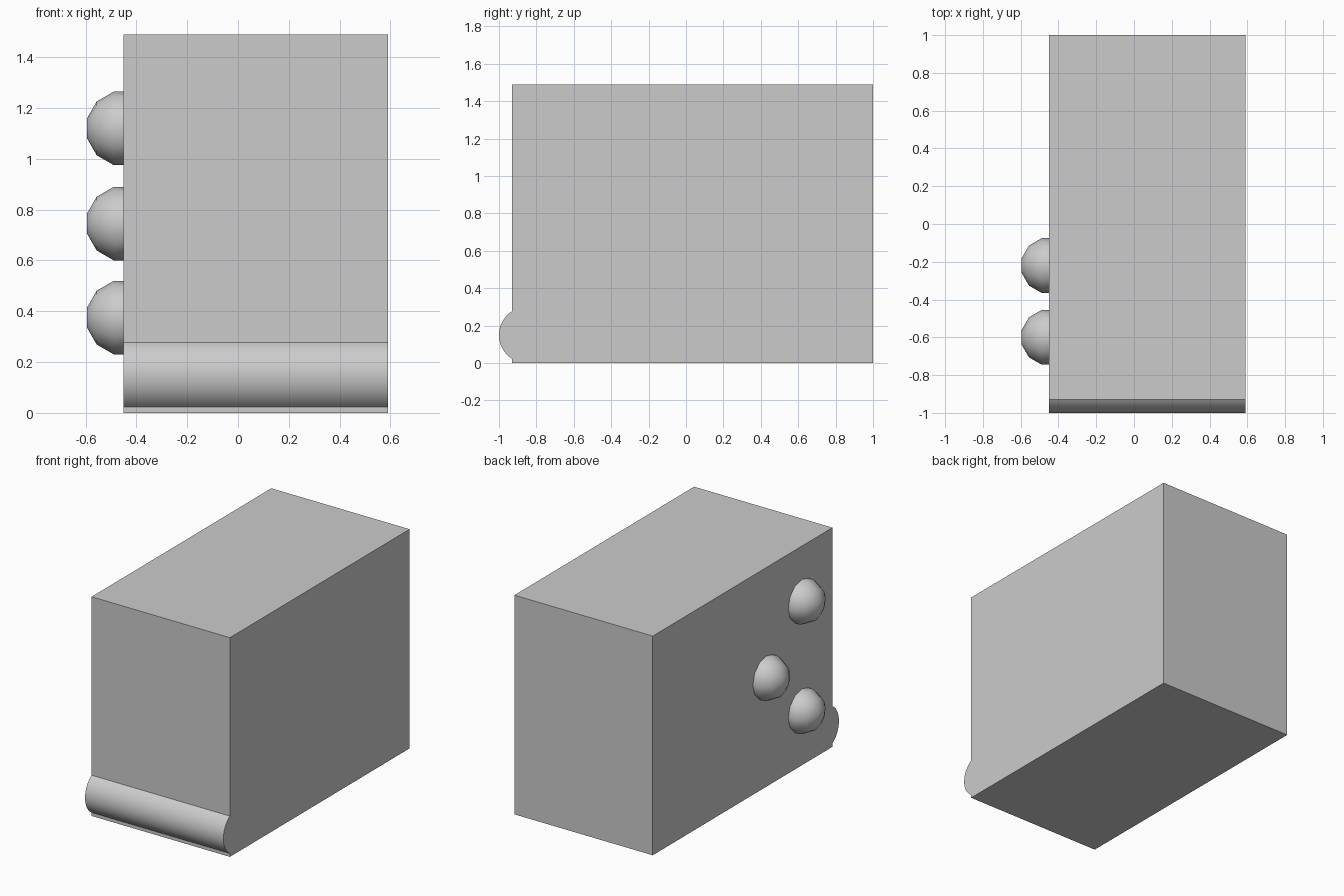
import bpy, bmesh
from math import sin, cos, pi, radians, asin, sqrt

old = bpy.data.objects.get("Cube")
if old:
    bpy.data.objects.remove(old, do_unlink=True)

grey = bpy.data.materials.new("light_grey")
grey.use_nodes = True
colour = (0.6, 0.6, 0.6, 1)
grey.diffuse_color = colour
grey.node_tree.nodes["Principled BSDF"].inputs["Base Color"].default_value = colour

LEFT, RIGHT = 0.59, -0.45
FRONT, BACK, TOP = -0.93, 1.0, 1.49
RADIUS = 0.15


def finish(bm, name, angle):
    bmesh.ops.recalc_face_normals(bm, faces=bm.faces)
    mesh = bpy.data.meshes.new(name)
    bm.to_mesh(mesh)
    bm.free()
    mesh.materials.append(grey)
    obj = bpy.data.objects.new(name, mesh)
    bpy.context.collection.objects.link(obj)
    bpy.ops.object.select_all(action='DESELECT')
    obj.select_set(True)
    bpy.context.view_layer.objects.active = obj
    bpy.ops.object.shade_smooth_by_angle(angle=radians(angle))
    return obj


# Block with a rounded roll along the lower front edge, extruded across x
def make_body():
    centre_y, centre_z = -1 + RADIUS, 0.15
    half = asin(sqrt(RADIUS ** 2 - (FRONT - centre_y) ** 2) / RADIUS)
    steps = 24
    profile = [(BACK, 0), (BACK, TOP), (FRONT, TOP)]
    for i in range(steps + 1):
        a = half - 2 * half * i / steps
        profile.append((centre_y - RADIUS * cos(a), centre_z + RADIUS * sin(a)))
    profile.append((FRONT, 0))
    bm = bmesh.new()
    face = bm.faces.new([bm.verts.new((RIGHT, y, z)) for y, z in profile])
    side = bmesh.ops.extrude_face_region(bm, geom=[face])["geom"]
    moved = [v for v in side if isinstance(v, bmesh.types.BMVert)]
    bmesh.ops.translate(bm, verts=moved, vec=(LEFT - RIGHT, 0, 0))
    finish(bm, "block_with_front_roll", 30)


# Faceted dome on the right side, with a flat tip
def make_knob(name, y, z, segments=12):
    bm = bmesh.new()
    rings = []
    outline = [(0, RADIUS * cos(radians(15)))]
    outline += [(RADIUS * sin(radians(a)), RADIUS * cos(radians(a))) for a in (15, 45, 75)]
    for out, r in outline:
        rings.append([bm.verts.new((RIGHT - out, y + r * sin(2 * pi * i / segments),
                                    z + r * cos(2 * pi * i / segments)))
                      for i in range(segments)])
    for a, b in zip(rings, rings[1:]):
        for i in range(segments):
            j = (i + 1) % segments
            bm.faces.new((a[i], a[j], b[j], b[i]))
    bm.faces.new(rings[-1])
    finish(bm, name, 35)


make_body()
make_knob("upper_knob", -0.6, 1.12)
make_knob("middle_knob", -0.22, 0.745)
make_knob("lower_knob", -0.6, 0.375)
